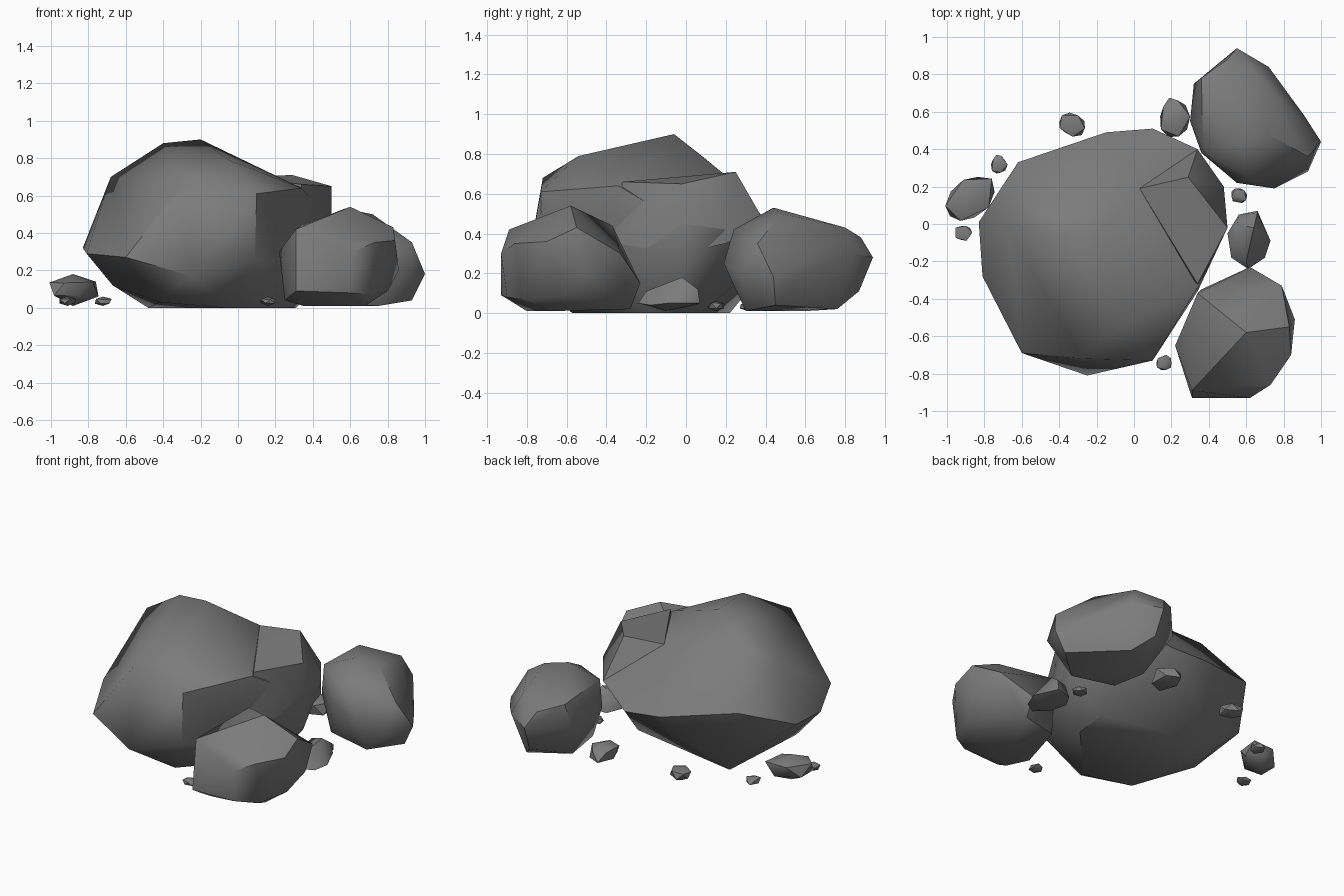
import bpy
import bmesh
import math
import random
from mathutils import Vector

default_cube = bpy.data.objects.get("Cube")
if default_cube:
    bpy.data.objects.remove(default_cube, do_unlink=True)

# One flat stone grey
stone = bpy.data.materials.new("stone_grey")
stone.use_nodes = True
grey = (0.2, 0.2, 0.2, 1)
stone.diffuse_color = grey
stone.node_tree.nodes["Principled BSDF"].inputs["Base Color"].default_value = grey


def hull_rock(name, corners, unit=0.01):
    """Wrap a faceted stone around its corner points (given in hundredths)."""
    bm = bmesh.new()
    for corner in corners:
        bm.verts.new(Vector(corner) * unit)
    result = bmesh.ops.convex_hull(bm, input=bm.verts)
    spare = {v for v in result["geom_interior"] + result["geom_unused"]
             if isinstance(v, bmesh.types.BMVert)}
    bmesh.ops.delete(bm, geom=list(spare), context="VERTS")
    bmesh.ops.recalc_face_normals(bm, faces=bm.faces)
    mesh = bpy.data.meshes.new(name)
    bm.to_mesh(mesh)
    bm.free()
    mesh.materials.append(stone)
    rock = bpy.data.objects.new(name, mesh)
    bpy.context.collection.objects.link(rock)
    bpy.ops.object.select_all(action="DESELECT")
    rock.select_set(True)
    bpy.context.view_layer.objects.active = rock
    bpy.ops.object.shade_smooth_by_angle(angle=math.radians(42))
    return rock


def pebble(name, centre, size, turn, seed):
    """Small chipped stone fitted to a footprint and height, resting on the ground."""
    rng = random.Random(seed)
    bm = bmesh.new()
    bmesh.ops.create_icosphere(bm, subdivisions=1, radius=1)
    points = [v.co * rng.uniform(0.85, 1.15) for v in bm.verts]
    bm.free()
    low = [min(p[i] for p in points) for i in range(3)]
    high = [max(p[i] for p in points) for i in range(3)]
    fitted = [[((p[i] - low[i]) / (high[i] - low[i]) - 0.5) * size[i] for i in range(3)]
              for p in points]
    rock = hull_rock(name, fitted, unit=1)
    rock.rotation_euler.z = math.radians(turn)
    rock.location = (centre[0], centre[1], size[2] / 2 + 0.01)


# Main boulder: crown ridge, front face, back edge, right flank, tapered base
hull_rock("main_boulder", [
    (-20, -6, 90), (-40, -5, 88), (-47, 8, 79), (-68, 0, 70), (-83, 1, 32),
    (-5, -54, 79), (-28, -72, 68), (10, -73, 61), (9, -73, 26), (-25, -81, 17),
    (-60, -69, 27), (-81, -28, 29), (-62, 33, 46), (-15, 49, 37), (10, 51, 35),
    (34, 40, 45), (3, 19, 70), (48, 20, 42), (50, -2, 45), (50, -2, 20),
    (34, -34, 64), (34, -36, 20), (-67, -22, 12), (-42, -52, 3), (-7, -57, 0),
    (-48, 22, 0), (31, 7, 0), (28, -18, 0),
])

# Flat raised shoulder on the boulder's right flank
hull_rock("boulder_shoulder", [
    (3, 19, 70), (29, 25, 71), (50, -2, 65), (34, -32, 66), (48, 20, 50),
    (34, 40, 45), (50, -2, 30), (48, 20, 35), (34, -36, 35), (0, 0, 30),
])

# Two medium rocks beside the boulder
hull_rock("front_rock", [
    (31, -89, 42), (62, -93, 30), (73, -86, 35), (84, -70, 36), (83, -55, 43),
    (60, -58, 54), (34, -37, 44), (22, -65, 30), (60, -90, 8), (31, -93, 9),
    (73, -82, 7), (86, -51, 20), (79, -33, 30), (62, -23, 15), (36, -35, 3),
    (25, -70, 4), (62, -28, 2), (68, -68, 1), (80, -62, 9), (35, -80, 1),
])
hull_rock("back_rock", [
    (57, 44, 53), (72, 48, 50), (37, 39, 45), (36, 78, 43), (50, 88, 38),
    (55, 94, 28), (72, 84, 30), (66, 80, 43), (93, 36, 35), (100, 44, 18),
    (93, 28, 20), (75, 19, 25), (55, 22, 30), (36, 38, 26), (30, 55, 30),
    (32, 75, 25), (62, 24, 42), (91, 58, 20), (93, 45, 4), (75, 30, 1),
    (45, 35, 3), (43, 60, 1), (66, 76, 2), (56, 87, 11),
])

# Wedge-shaped stone between the two medium rocks
hull_rock("right_pebble", [
    (61, -24, 5), (52, -18, 6), (50, -5, 5), (56, 5, 4), (66, 7, 5),
    (73, -9, 5), (70, -18, 4), (55, 0, 15), (64, -2, 18), (66, 6, 12),
    (60, -20, 11), (61, -10, 1),
])

# Scattered pebbles: name, centre, size, turn
pebbles = [
    ("left_pebble", (-0.87, 0.14), (0.3, 0.2, 0.17), 42),
    ("back_pebble", (0.22, 0.57), (0.16, 0.21, 0.13), 0),
    ("back_chip", (-0.33, 0.53), (0.14, 0.12, 0.09), -15),
    ("back_left_chip", (-0.72, 0.32), (0.09, 0.1, 0.05), 0),
    ("front_left_chip", (-0.91, -0.05), (0.09, 0.08, 0.05), 0),
    ("right_chip", (0.56, 0.15), (0.09, 0.08, 0.05), -30),
    ("front_chip", (0.16, -0.74), (0.08, 0.08, 0.05), 0),
]
for seed, (name, centre, size, turn) in enumerate(pebbles):
    pebble(name, centre, size, turn, seed)
